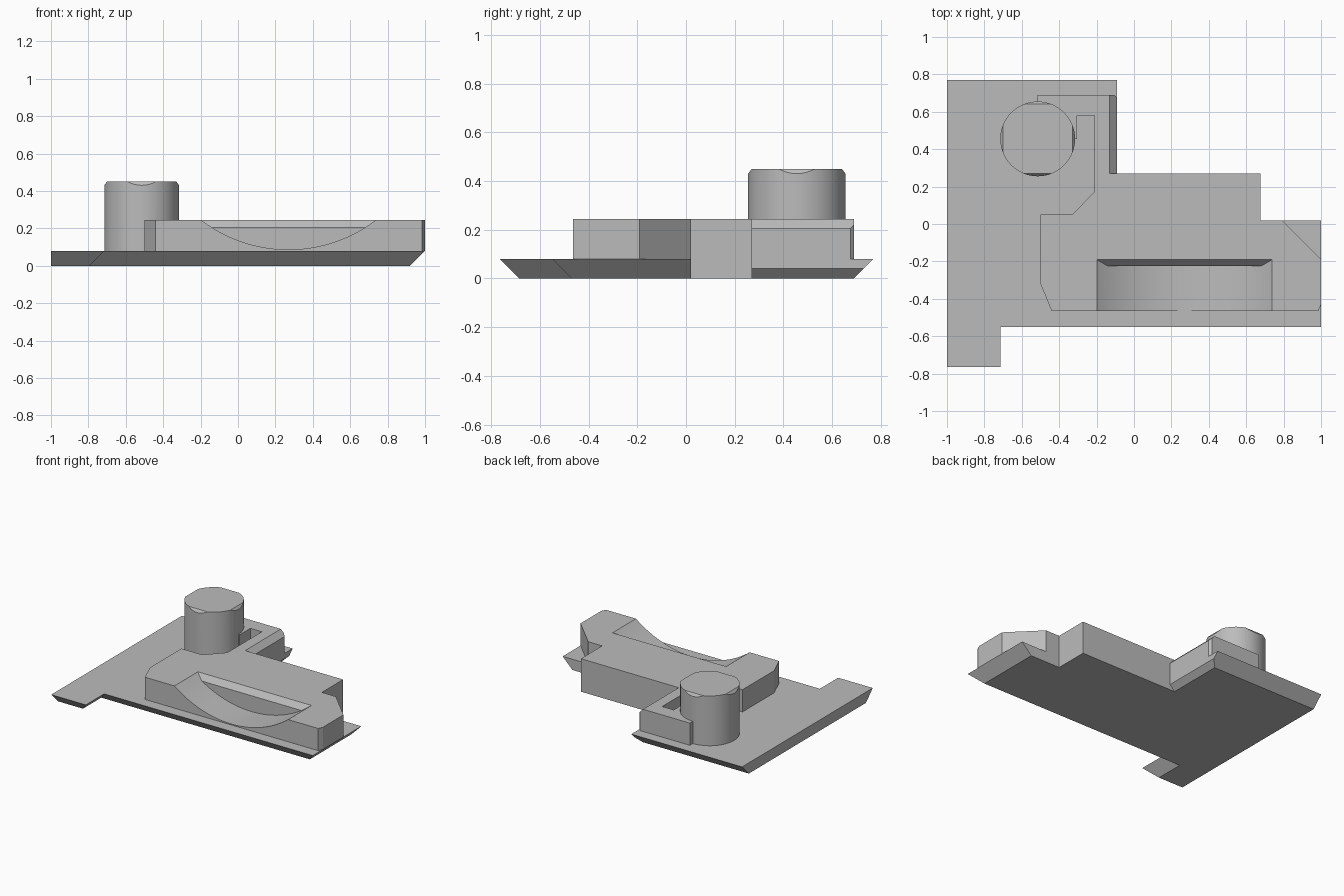
import bpy, bmesh, math

cube = bpy.data.objects.get("Cube")
if cube:
    bpy.data.objects.remove(cube, do_unlink=True)

grey = bpy.data.materials.new("light_grey")
grey.use_nodes = True
grey.diffuse_color = (0.5, 0.5, 0.5, 1)
grey.node_tree.nodes["Principled BSDF"].inputs["Base Color"].default_value = (0.5, 0.5, 0.5, 1)


def loft(name, rings):
    """Closed solid through rings of equal point count."""
    bm = bmesh.new()
    loops = [[bm.verts.new(p) for p in ring] for ring in rings]
    for a, b in zip(loops, loops[1:]):
        for i in range(len(a)):
            j = (i + 1) % len(a)
            bm.faces.new((a[i], a[j], b[j], b[i]))
    bm.faces.new(loops[0][::-1])
    bm.faces.new(loops[-1])
    bmesh.ops.recalc_face_normals(bm, faces=bm.faces)
    mesh = bpy.data.meshes.new(name)
    bm.to_mesh(mesh)
    bm.free()
    ob = bpy.data.objects.new(name, mesh)
    bpy.context.collection.objects.link(ob)
    mesh.materials.append(grey)
    return ob


def prism_z(name, outline, z0, z1):
    return loft(name, [[(x, y, z) for x, y in outline] for z in (z0, z1)])


def prism_y(name, outline, y0, y1):
    return loft(name, [[(x, y, z) for x, z in outline] for y in (y0, y1)])


def activate(ob):
    bpy.ops.object.select_all(action='DESELECT')
    ob.select_set(True)
    bpy.context.view_layer.objects.active = ob


def cut(target, cutter):
    cutter.hide_render = True
    mod = target.modifiers.new("cut", 'BOOLEAN')
    mod.operation = 'DIFFERENCE'
    mod.solver = 'EXACT'
    mod.object = cutter
    activate(target)
    bpy.ops.object.modifier_apply(modifier=mod.name)
    bpy.data.objects.remove(cutter, do_unlink=True)


# Base plate with undercut front, back and end edges
def plate_ring(z):
    t = 0.08 - z
    c = max(0, 0.04 - z)
    pts = [(-1, -0.765 + t), (-0.715 - t, -0.765 + t), (-0.715 - t, -0.55 + t),
           (1 - t, -0.55 + t), (1 - t, 0.02), (0.675, 0.02), (0.675, 0.27),
           (-0.09 - c, 0.27), (-0.09 - c, 0.77 - t), (-1, 0.77 - t)]
    return [(x, y, z) for x, y in pts]


loft("base_plate", [plate_ring(z) for z in (0, 0.04, 0.08)])

# Raised body with the hooked wall around the post
body = prism_z("raised_body", [
    (-0.44, -0.465), (0.985, -0.465), (1, -0.43), (1, -0.19), (0.79, 0.02),
    (0.675, 0.02), (0.675, 0.27), (-0.09, 0.27), (-0.09, 0.675), (-0.105, 0.69),
    (-0.515, 0.69), (-0.515, 0.455), (-0.305, 0.455), (-0.305, 0.58),
    (-0.21, 0.58), (-0.21, 0.175), (-0.33, 0.05), (-0.5, 0.05), (-0.5, -0.32)],
    0.08, 0.245)

# Sloped top edge of the hooked wall
cut(body, prism_y("edge_cutter", [(-0.13, 0.245), (-0.08, 0.195), (-0.08, 0.3), (-0.13, 0.3)],
                  0.27, 0.75))

# Round scoop in the front, with a sloped lip at its back
R, CX, CZ = 0.77, 0.27, 0.857
half = math.asin(0.52 / R)
arc = [(CX + R * math.sin(a), CZ - R * math.cos(a))
       for a in (half * (i / 20 - 1) for i in range(41))]
cut(body, prism_y("scoop_cutter", arc, -0.6, -0.225))
lip = prism_y("lip_cutter", arc, -0.24, -0.13)
bm = bmesh.new()
bm.from_mesh(lip.data)
res = bmesh.ops.bisect_plane(bm, geom=bm.verts[:] + bm.edges[:] + bm.faces[:],
                             plane_co=(0, -0.225, 0.205), plane_no=(0, 0.04, -0.035),
                             clear_outer=True)
bmesh.ops.holes_fill(bm, edges=[e for e in bm.edges if e.is_boundary])
bmesh.ops.recalc_face_normals(bm, faces=bm.faces)
bm.to_mesh(lip.data)
bm.free()
cut(body, lip)

# Round post with four small sloped flats at the top
PX, PY, PR = -0.515, 0.455, 0.2
circle = [(PX + PR * math.cos(math.tau * i / 64), PY + PR * math.sin(math.tau * i / 64))
          for i in range(64)]
post = prism_z("post", circle, 0.08, 0.45)
for k in range(4):
    flat = prism_y("flat_cutter", [(0.18, 0.457), (0.21, 0.417), (0.3, 0.417), (0.3, 0.5), (0.18, 0.5)],
                   -0.15, 0.15)
    flat.location = (PX, PY, 0)
    flat.rotation_euler.z = k * math.pi / 2
    cut(post, flat)

for ob in (body, post):
    activate(ob)
    bpy.ops.object.shade_smooth_by_angle(angle=math.radians(20))
